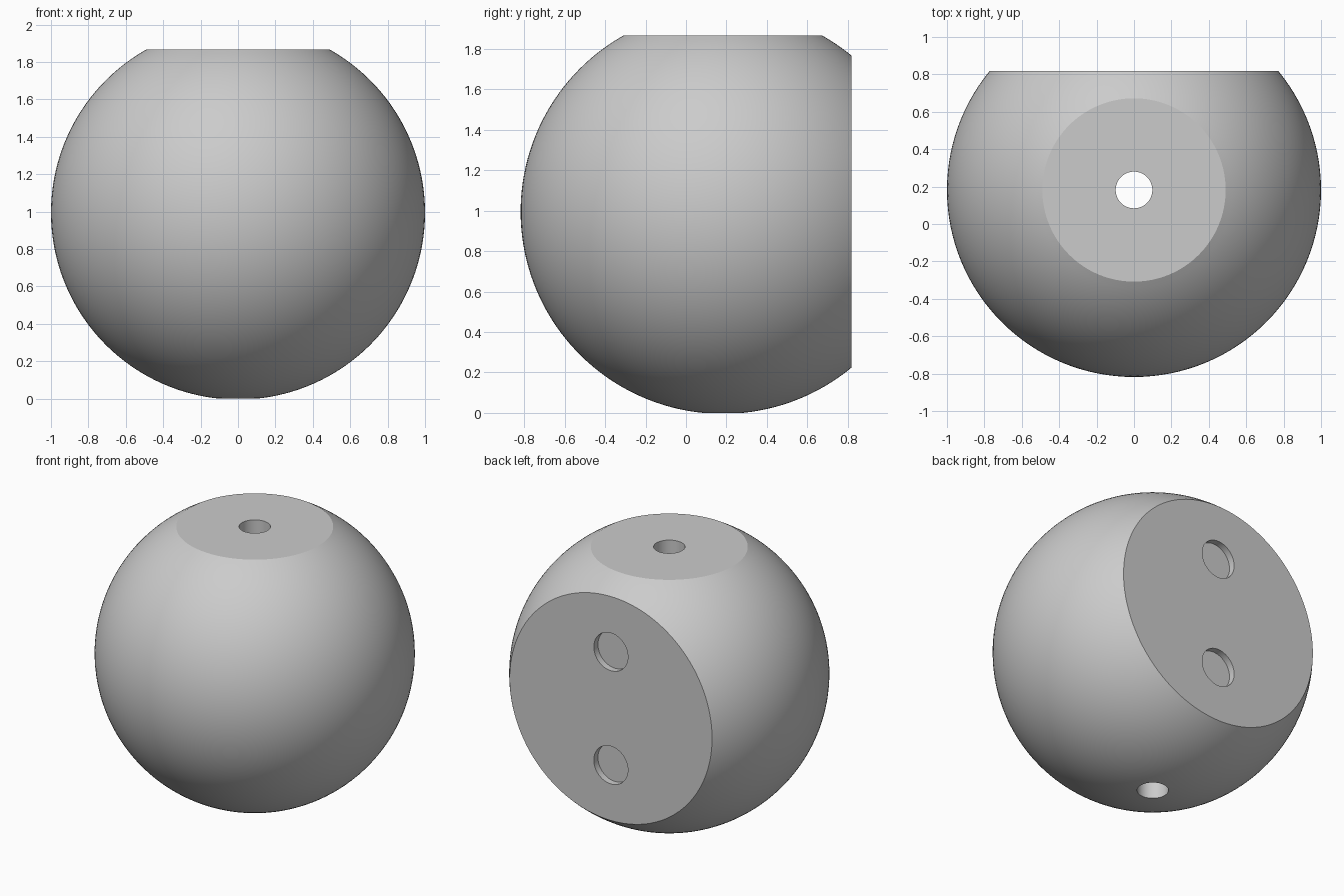
import bpy
import bmesh
from math import sin, cos, asin, pi, radians, sqrt
from mathutils import Matrix, Vector

if "Cube" in bpy.data.objects:
    bpy.data.objects.remove(bpy.data.objects["Cube"], do_unlink=True)

RADIUS = 1.0
BORE = 0.098                      # radius of the vertical through hole
TOP_FLAT = 0.49                   # radius of the flat on top
BACK_Y = 0.818                    # plane of the flat back
CENTRE = Vector((0, 0.182, sqrt(RADIUS**2 - BORE**2)))
SOCKET_RADIUS, SOCKET_DEPTH, SOCKET_OFFSET = 0.13, 0.045, 0.39
SEGMENTS, RINGS = 128, 64

grey = bpy.data.materials.new("light grey")
grey.use_nodes = True
colour = (0.6, 0.6, 0.6, 1)
grey.diffuse_color = colour
grey.node_tree.nodes["Principled BSDF"].inputs["Base Color"].default_value = colour


def make_object(name, bm):
    bmesh.ops.recalc_face_normals(bm, faces=bm.faces)
    mesh = bpy.data.meshes.new(name)
    bm.to_mesh(mesh)
    bm.free()
    mesh.materials.append(grey)
    obj = bpy.data.objects.new(name, mesh)
    bpy.context.collection.objects.link(obj)
    return obj


def cut(target, cutter):
    mod = target.modifiers.new("cut", 'BOOLEAN')
    mod.operation = 'DIFFERENCE'
    mod.solver = 'EXACT'
    mod.object = cutter
    bpy.context.view_layer.objects.active = target
    bpy.ops.object.modifier_apply(modifier=mod.name)
    bpy.data.objects.remove(cutter, do_unlink=True)


# Ball with a flat top and a vertical bore, lathed from one closed profile
start = -pi / 2 + asin(BORE / RADIUS)
end = pi / 2 - asin(TOP_FLAT / RADIUS)
angles = [start + (end - start) * i / RINGS for i in range(RINGS + 1)]
profile = [(RADIUS * cos(a), RADIUS * sin(a)) for a in angles]
profile.append((BORE, RADIUS * sin(end)))

bm = bmesh.new()
verts = [bm.verts.new(CENTRE + Vector((r, 0, z))) for r, z in profile]
edges = [bm.edges.new((v, verts[(i + 1) % len(verts)])) for i, v in enumerate(verts)]
bmesh.ops.spin(bm, geom=verts + edges, cent=CENTRE, axis=(0, 0, 1),
               angle=2 * pi, steps=SEGMENTS, use_merge=True)
bmesh.ops.remove_doubles(bm, verts=bm.verts, dist=0.0001)
ball = make_object("ball", bm)

# Flat back
bm = bmesh.new()
bmesh.ops.create_cube(bm, size=3, matrix=Matrix.Translation((0, BACK_Y + 1.5, CENTRE.z)))
cut(ball, make_object("back_cutter", bm))

# Two shallow round sockets in the back, one above the other
for side in (-1, 1):
    bm = bmesh.new()
    place = Matrix.Translation((0, BACK_Y, CENTRE.z + side * SOCKET_OFFSET))
    bmesh.ops.create_cone(bm, cap_ends=True, segments=64, radius1=SOCKET_RADIUS,
                          radius2=SOCKET_RADIUS, depth=2 * SOCKET_DEPTH,
                          matrix=place @ Matrix.Rotation(radians(90), 4, 'X'))
    cut(ball, make_object("socket_cutter", bm))

# Smooth surface with crisp rims
bpy.ops.object.select_all(action='DESELECT')
ball.select_set(True)
bpy.context.view_layer.objects.active = ball
bpy.ops.object.shade_smooth_by_angle(angle=radians(20))
